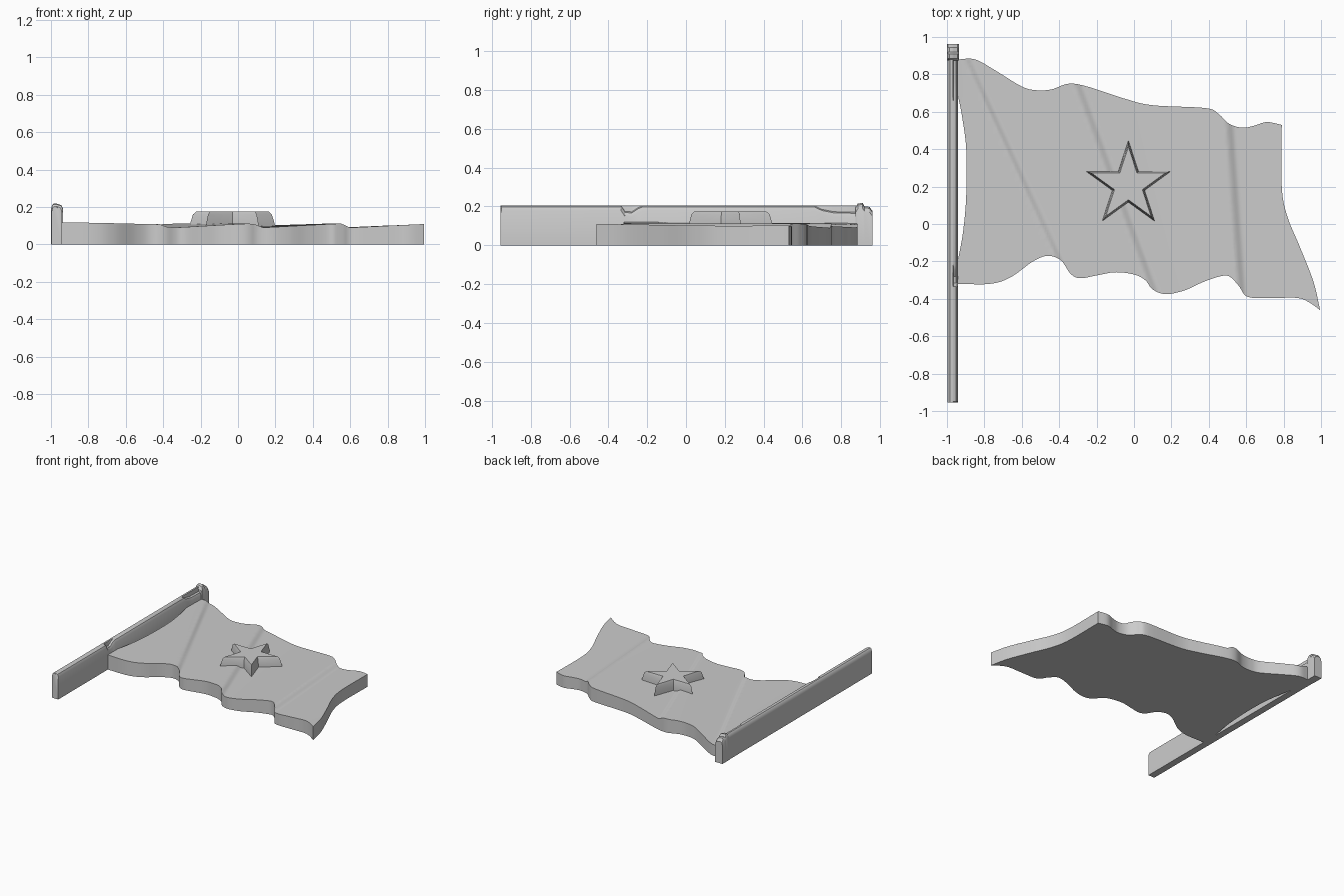
import bpy, bmesh, math
from mathutils import Vector

if "Cube" in bpy.data.objects:
    bpy.data.objects.remove(bpy.data.objects["Cube"])

def make(name, verts, faces, angle=30):
    me = bpy.data.meshes.new(name)
    me.from_pydata(verts, [], faces)
    bm = bmesh.new()
    bm.from_mesh(me)
    bmesh.ops.recalc_face_normals(bm, faces=bm.faces)
    bm.to_mesh(me)
    bm.free()
    ob = bpy.data.objects.new(name, me)
    bpy.context.collection.objects.link(ob)
    bpy.ops.object.select_all(action='DESELECT')
    ob.select_set(True)
    bpy.context.view_layer.objects.active = ob
    bpy.ops.object.shade_smooth_by_angle(angle=math.radians(angle))
    return ob

def loft(name, rings):
    """Closed solid through equal-length rings of points."""
    n = len(rings[0])
    verts = [p for r in rings for p in r]
    faces = [(k*n+i, k*n+(i+1) % n, (k+1)*n+(i+1) % n, (k+1)*n+i)
             for k in range(len(rings)-1) for i in range(n)]
    faces += [tuple(range(n)), tuple(range((len(rings)-1)*n, len(rings)*n))]
    return make(name, verts, faces)

def sample(pts, count):
    """Smooth curve through the points, sampled evenly along its length."""
    p = [Vector(q) for q in pts]
    p = [2*p[0]-p[1]] + p + [2*p[-1]-p[-2]]
    dense = []
    for a, b, c, d in zip(p, p[1:], p[2:], p[3:]):
        for k in range(12):
            t = k/12
            dense.append(0.5*(2*b + (c-a)*t + (2*a-5*b+4*c-d)*t*t + (3*b-a-3*c+d)*t**3))
    dense.append(p[-2])
    acc = [0]
    for a, b in zip(dense, dense[1:]):
        acc.append(acc[-1] + (b-a).length)
    out, j = [], 0
    for i in range(count+1):
        s = acc[-1]*i/count
        while j < len(acc)-2 and acc[j+1] < s:
            j += 1
        out.append(dense[j].lerp(dense[j+1], (s-acc[j])/(acc[j+1]-acc[j])))
    return out

# Flag cloth: patch between four edge curves, solid down to the ground
NU, NV = 160, 60
bottom = sample([(-.945, -.32), (-.77, -.32), (-.66, -.285), (-.54, -.2), (-.46, -.17),
                 (-.39, -.195), (-.34, -.265), (-.29, -.29), (-.2, -.275), (-.1, -.258),
                 (0, -.27), (.06, -.3), (.1, -.35), (.17, -.375), (.27, -.355), (.37, -.31),
                 (.46, -.28), (.51, -.28), (.56, -.33), (.61, -.39), (.75, -.395),
                 (.87, -.395), (.93, -.415), (.995, -.46)], NU)
top = sample([(-.945, .88), (-.85, .88), (-.74, .82), (-.6, .735), (-.52, .715), (-.44, .72),
              (-.35, .75), (-.25, .735), (-.05, .67), (.1, .635), (.38, .62), (.45, .59),
              (.51, .535), (.58, .515), (.64, .525), (.71, .545), (.79, .53)], NU)
left = sample([(-.945, -.32), (-.945, -.22), (-.915, -.05), (-.897, .15), (-.897, .4),
               (-.92, .58), (-.945, .72), (-.945, .88)], NV)
right = sample([(.995, -.46), (.96, -.31), (.89, -.13), (.82, .04), (.79, .2), (.79, .53)], NV)

def cloth_height(x, y):
    """Gentle ramps that step down at each slanted crease."""
    edges = [-1.0, -.9+(.85-y)*.46, -.25+(.55-y)*.37, .5+(.4-y)*.07, 1.05]
    k = max(i for i in range(4) if i == 0 or x >= edges[i])
    s = (x-edges[k]) / max(edges[k+1]-edges[k], .05)
    if k == 0:
        return .12 - .012*min(s, 1)
    z = .088 + .024*s
    fade = max(0, 1-(x-edges[k])/.05)
    return z + (.11-z)*fade*fade*(3-2*fade)

verts = []
for j in range(NV+1):
    v = j/NV
    for i in range(NU+1):
        u = i/NU
        p = ((1-v)*bottom[i] + v*top[i] + (1-u)*left[j] + u*right[j]
             - ((1-u)*(1-v)*bottom[0] + u*(1-v)*bottom[-1] + (1-u)*v*top[0] + u*v*top[-1]))
        verts.append((p.x, p.y, cloth_height(p.x, p.y)))
W = NU+1
faces = [(j*W+i, j*W+i+1, (j+1)*W+i+1, (j+1)*W+i) for j in range(NV) for i in range(NU)]
rim = ([i for i in range(NU)] + [j*W+NU for j in range(NV)]
       + [NV*W+i for i in range(NU, 0, -1)] + [j*W for j in range(NV, 0, -1)])
base = len(verts)
verts += [(verts[r][0], verts[r][1], 0) for r in rim]
m = len(rim)
faces += [(rim[i], base+i, base+(i+1) % m, rim[(i+1) % m]) for i in range(m)]
faces.append(tuple(base+i for i in reversed(range(m))))
make("flag_cloth", verts, faces)

# Raised star with slightly sloped sides
def star_ring(r, z):
    return [(-.03 + (r if i % 2 == 0 else r*.382)*math.sin(i*math.pi/5),
             .208 + (r if i % 2 == 0 else r*.382)*math.cos(i*math.pi/5), z) for i in range(10)]
loft("star", [star_ring(.242, .05), star_ring(.238, .11), star_ring(.222, .16), star_ring(.205, .175)])

# Pole: rounded top, notched on the inner side where the cloth is tied
def pole_ring(y, h, x0=-.997, x1=-.941, z=.205):
    mid = (x0+x1)/2
    return [(x0, y, 0), (x0, y, z-.03), (x0+.006, y, z-.008), (x0+.014, y, z), (mid, y, z),
            (mid+.004, y, h), (x1-.01, y, h-.006), (x1, y, h-.025), (x1, y, 0)]
loft("pole", [pole_ring(y, h) for y, h in
              [(-.955, .19), (-.95, .204), (-.335, .204), (-.315, .175), (-.28, .172),
               (-.245, .195), (-.22, .204), (.66, .204), (.7, .185), (.76, .173), (.885, .17)]])

# Finial cap at the pole's upper end
loft("pole_cap", [pole_ring(y, z-.002, -1, -.935, z) for y, z in
                  [(.873, .195), (.885, .215), (.91, .218), (.92, .2), (.945, .198), (.962, .175)]])
